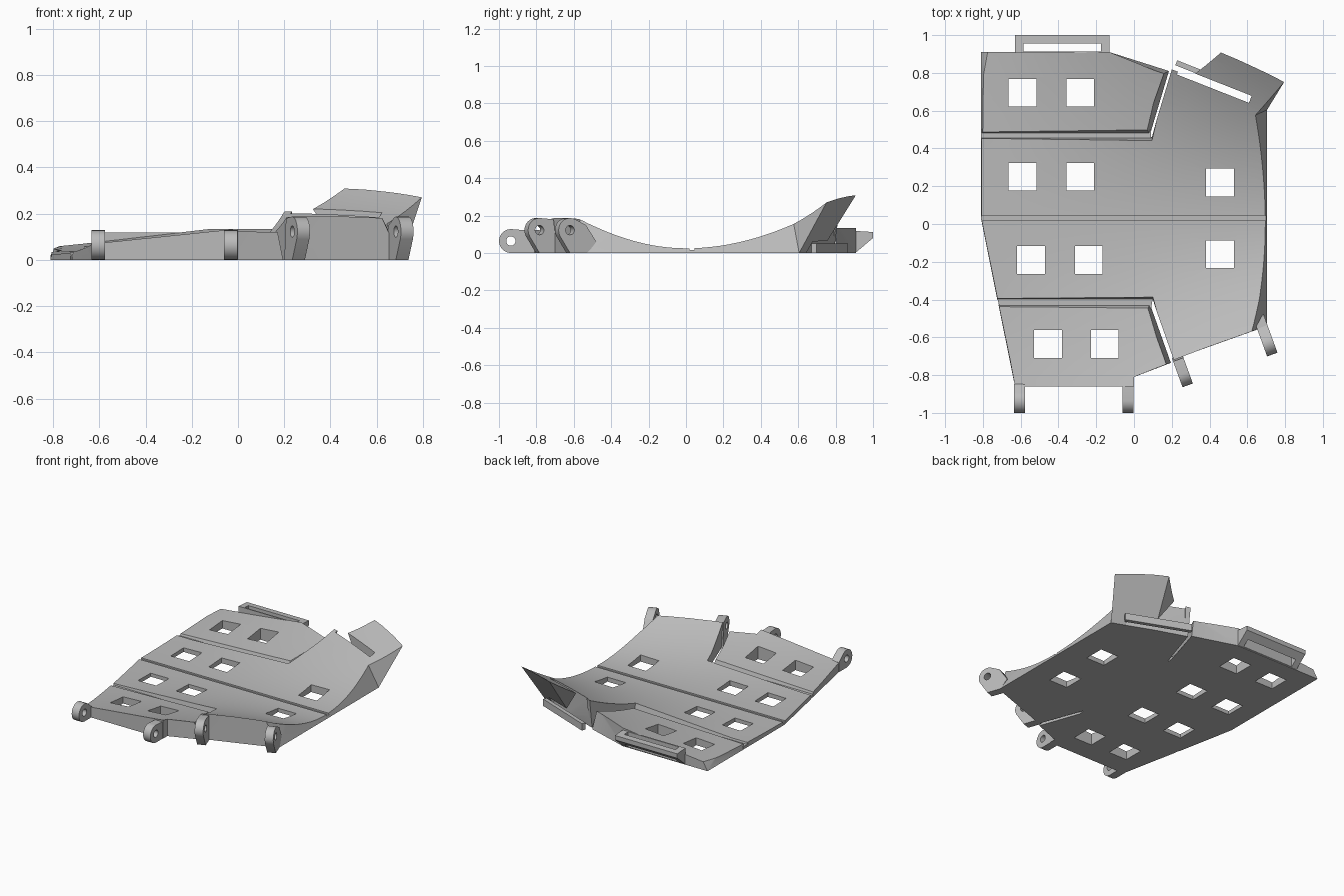
import bpy, bmesh, math
from mathutils import Vector, Matrix

cube = bpy.data.objects.get("Cube")
if cube:
    bpy.data.objects.remove(cube)

grey = bpy.data.materials.new("plain grey")
grey.use_nodes = True
colour = (0.5, 0.5, 0.5, 1)
grey.diffuse_color = colour
grey.node_tree.nodes["Principled BSDF"].inputs["Base Color"].default_value = colour


def make(name, bm):
    bmesh.ops.recalc_face_normals(bm, faces=bm.faces)
    mesh = bpy.data.meshes.new(name)
    bm.to_mesh(mesh)
    bm.free()
    mesh.materials.append(grey)
    ob = bpy.data.objects.new(name, mesh)
    bpy.context.collection.objects.link(ob)
    return ob


def loft(name, low, high, z0, z1):
    """Solid between two outlines with matching corners."""
    bm = bmesh.new()
    a = [bm.verts.new((x, y, z0)) for x, y in low]
    b = [bm.verts.new((x, y, z1)) for x, y in high]
    bm.faces.new(a)
    bm.faces.new(b)
    for i in range(len(a)):
        j = (i + 1) % len(a)
        bm.faces.new((a[i], a[j], b[j], b[i]))
    bmesh.ops.triangulate(bm, faces=bm.faces)
    return make(name, bm)


def box(name, centre, size, angle=0):
    bm = bmesh.new()
    m = Matrix.Translation(centre) @ Matrix.Rotation(angle, 4, 'Z') @ Matrix.Diagonal((*size, 1))
    bmesh.ops.create_cube(bm, size=1, matrix=m)
    return make(name, bm)


def boolean(ob, tool, operation):
    mod = ob.modifiers.new("cut", 'BOOLEAN')
    mod.operation, mod.object, mod.solver = operation, tool, 'EXACT'
    bpy.context.view_layer.objects.active = ob
    bpy.ops.object.modifier_apply(modifier=mod.name)
    bpy.data.objects.remove(tool)


def under_surface(height):
    """Solid below a curved height function."""
    bm = bmesh.new()
    nx, ny = 16, 48
    bmesh.ops.create_grid(bm, x_segments=nx, y_segments=ny, size=1.1)
    ext = bmesh.ops.extrude_face_region(bm, geom=bm.faces[:])
    top = {v for v in ext["geom"] if isinstance(v, bmesh.types.BMVert)}
    for v in bm.verts:
        v.co.z = height(v.co.x, v.co.y) if v in top else -0.2
    bmesh.ops.triangulate(bm, faces=bm.faces)
    return make("surface_helper", bm)


def main_height(x, y):
    k = 0.22 + (0.27 if y > 0 or x < 0 else 0.42) * x
    return 0.025 + max(k, 0.04) * y * y


def outer_height(x, y):
    return 0.025 + max(0.148 + 0.14 * x, 0.035) * y * y


def cut_holes(ob, centres):
    for x, y in centres:
        boolean(ob, box("hole_cutter", (x, y, 0), (0.147, 0.147, 1)), 'DIFFERENCE')


# Main dished plate with the raised rear flap
main_low = [(-0.81, 0.03), (-0.724, -0.40), (0.10, -0.40), (0.215, -0.715),
            (0.705, -0.54), (0.705, 0.0), (0.705, 0.595), (0.705, 0.605),
            (0.42, 0.715), (0.20, 0.79), (0.095, 0.46), (-0.81, 0.46)]
main_high = [(-0.81, 0.03), (-0.71, -0.32), (0.10, -0.32), (0.205, -0.725),
             (0.525, -0.603), (0.545, 0.0), (0.545, 0.53), (0.838, 0.822),
             (0.472, 0.965), (0.20, 0.843), (0.095, 0.36), (-0.77, 0.36)]
main = loft("main_plate", main_low, main_high, 0, 0.4)
boolean(main, under_surface(main_height), 'INTERSECT')
cut_holes(main, [(-0.59, 0.25), (-0.285, 0.25), (0.455, 0.22),
                 (-0.545, -0.19), (-0.24, -0.19), (0.455, -0.16)])
boolean(main, box("groove_cutter", (0, 0.032, 0.515), (3, 0.025, 1)), 'DIFFERENCE')
slope = math.radians(-21.5)
boolean(main, box("slot_cutter", (0.425, 0.735, 0), (0.41, 0.04, 2), slope), 'DIFFERENCE')

# Rear outer plate
rear = loft("rear_outer_plate",
            [(-0.81, 0.475), (0.085, 0.475), (0.185, 0.81), (-0.13, 0.91), (-0.81, 0.91)],
            [(-0.77, 0.53), (0.05, 0.53), (0.155, 0.795), (-0.13, 0.91), (-0.72, 0.91)],
            0, 0.15)
boolean(rear, under_surface(outer_height), 'INTERSECT')
cut_holes(rear, [(-0.59, 0.695), (-0.285, 0.695)])

# Front outer plate
front = loft("front_outer_plate",
             [(-0.718, -0.425), (-0.63, -0.86), (0, -0.86), (0, -0.81), (0.195, -0.735), (0.085, -0.425)],
             [(-0.70, -0.48), (-0.63, -0.86), (0, -0.86), (0, -0.81), (0.165, -0.745), (0.055, -0.48)],
             0, 0.15)
boolean(front, under_surface(outer_height), 'INTERSECT')
cut_holes(front, [(-0.455, -0.635), (-0.155, -0.635)])

# Thin floors of the two long grooves
for name, outline in (("rear_groove_floor", [(-0.81, 0.44), (0.09, 0.44), (0.09, 0.5), (-0.81, 0.5)]),
                      ("front_groove_floor", [(-0.724, -0.39), (-0.71, -0.45), (0.09, -0.45), (0.1, -0.39)])):
    loft(name, outline, outline, 0, 0.02)

# Strap bar under the flap
box("flap_strap_bar", (0.438, 0.769, 0.025), (0.46, 0.028, 0.05), slope)

# Rear strap loop
bm = bmesh.new()
ring = [bm.verts.new((-0.63, y, z)) for y, z in ((0.905, 0), (0.905, 0.118), (1, 0.112), (1, 0.08))]
face = bm.faces.new(ring)
ext = bmesh.ops.extrude_face_region(bm, geom=[face])
bmesh.ops.translate(bm, vec=(0.5, 0, 0), verts=[v for v in ext["geom"] if isinstance(v, bmesh.types.BMVert)])
loop = make("rear_strap_loop", bm)
boolean(loop, box("loop_cutter", (-0.38, 0.935, 0), (0.41, 0.042, 1)), 'DIFFERENCE')


# Hinge lugs along the front edge
def lug(name, x, y, z, radius, angle, back):
    """Rounded ear with a pin hole; back lists the root points (distance, height)."""
    outline = list(back)
    for i in range(24):
        a = math.tau * i / 24
        outline.append((radius * math.cos(a), z + radius * math.sin(a)))
    place = Matrix.Translation((x, y, 0)) @ Matrix.Rotation(angle, 4, 'Z')
    bm = bmesh.new()
    for side in (-0.029, 0.029):
        for d, h in outline:
            bm.verts.new(place @ Vector((side, -d, h)))
    bmesh.ops.convex_hull(bm, input=bm.verts[:])
    bmesh.ops.dissolve_limit(bm, angle_limit=0.01, verts=bm.verts[:], edges=bm.edges[:])
    ob = make(name, bm)
    bm = bmesh.new()
    turn = place @ Matrix.Translation((0, 0, z)) @ Matrix.Rotation(math.pi / 2, 4, 'Y')
    bmesh.ops.create_cone(bm, cap_ends=True, segments=20, radius1=0.025, radius2=0.025,
                          depth=0.3, matrix=turn)
    boolean(ob, make("pin_cutter", bm), 'DIFFERENCE')


for name, x, root in (("right_lug", -0.605, 0.07), ("middle_lug", -0.032, 0.12)):
    lug(name, x, -0.936, 0.064, 0.064, 0, [(-0.09, 0), (-0.09, root)])
tilt = math.radians(20)
lug("left_inner_lug", 0.262, -0.793, 0.122, 0.065, tilt, [(-0.1, 0), (0, 0), (-0.08, 0.18)])
lug("left_outer_lug", 0.71, -0.63, 0.122, 0.065, tilt,
    [(-0.10, 0), (0, 0), (-0.15, 0.06), (-0.09, 0.15)])

# Smooth curved surfaces, keep creases sharp
for ob in bpy.context.view_layer.objects:
    ob.select_set(ob.type == 'MESH' and grey.name in ob.data.materials)
bpy.context.view_layer.objects.active = main
bpy.ops.object.shade_smooth_by_angle(angle=math.radians(20))
